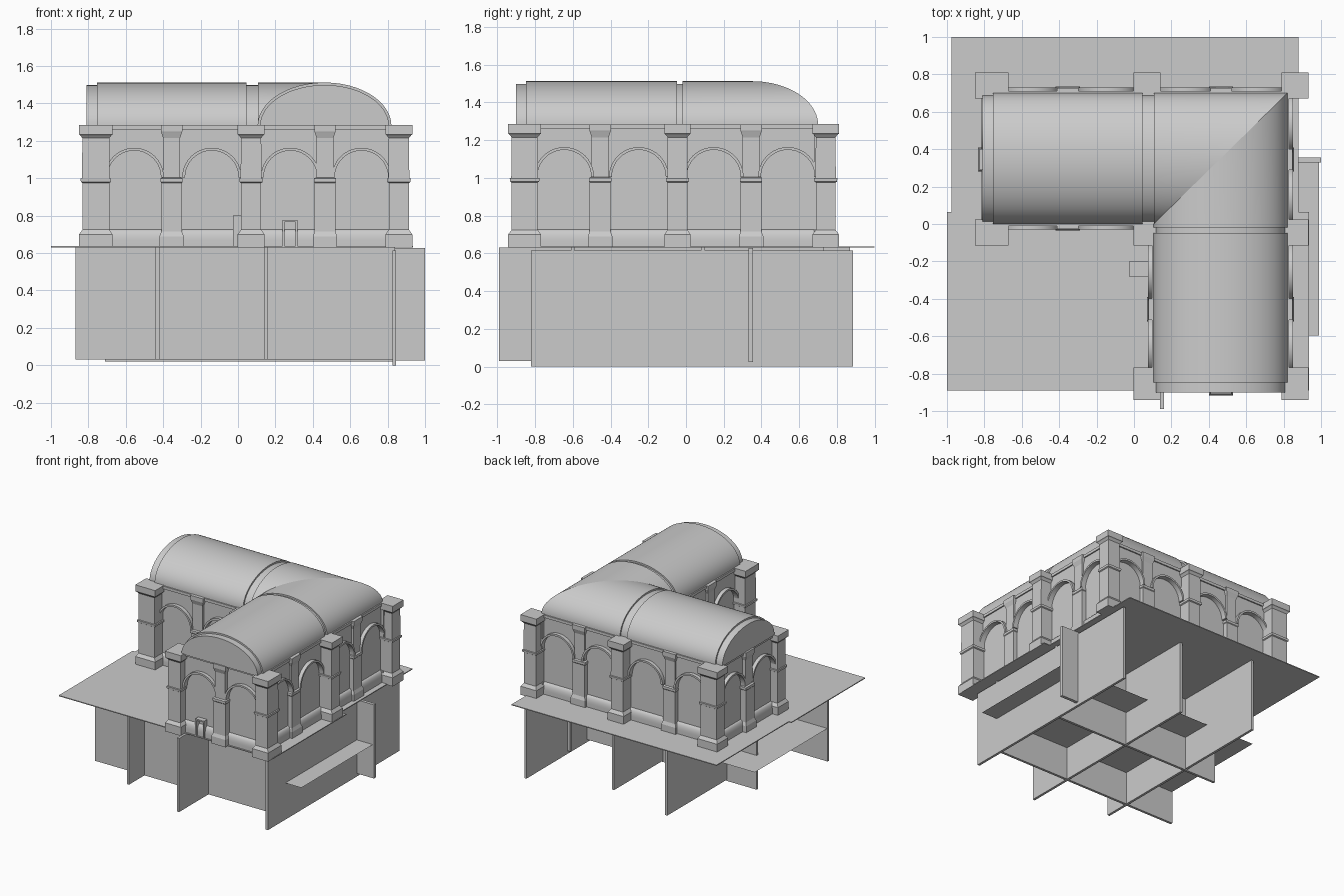
import bpy, bmesh
from math import sin, cos, pi
from mathutils import Vector

if "Cube" in bpy.data.objects:
    bpy.data.objects.remove(bpy.data.objects["Cube"])


def finish(name, bm, smooth=False):
    bmesh.ops.recalc_face_normals(bm, faces=bm.faces)
    me = bpy.data.meshes.new(name)
    bm.to_mesh(me)
    bm.free()
    ob = bpy.data.objects.new(name, me)
    bpy.context.collection.objects.link(ob)
    if smooth:
        bpy.ops.object.select_all(action='DESELECT')
        ob.select_set(True)
        bpy.context.view_layer.objects.active = ob
        bpy.ops.object.shade_smooth_by_angle()
    return ob


def loft(bm, rings):
    """Skin a list of point rings and cap both ends."""
    vs = [[bm.verts.new(p) for p in r] for r in rings]
    n = len(vs[0])
    for a, b in zip(vs, vs[1:]):
        for i in range(n):
            j = (i + 1) % n
            bm.faces.new((a[i], a[j], b[j], b[i]))
    bm.faces.new(vs[0])
    bm.faces.new(vs[-1])


def box(name, x0, x1, y0, y1, z0, z1):
    bm = bmesh.new()
    loft(bm, [[(x0, y0, z), (x1, y0, z), (x1, y1, z), (x0, y1, z)] for z in (z0, z1)])
    return finish(name, bm)


def tower(name, cx, cy, hx, hy, profile):
    """Stacked rectangular profile: (offset, height) pairs."""
    bm = bmesh.new()
    loft(bm, [[(cx + a * (hx + o), cy + b * (hy + o), z)
               for a, b in ((-1, -1), (1, -1), (1, 1), (-1, 1))] for o, z in profile])
    return finish(name, bm)


def l_block(name, x0, x1, xi, y0, y1, yi, z0, z1):
    """L-shaped prism; (xi, yi) is the inner corner."""
    bm = bmesh.new()
    pts = [(x0, yi), (xi, yi), (xi, y0), (x1, y0), (x1, y1), (x0, y1)]
    loft(bm, [[(x, y, z) for x, y in pts] for z in (z0, z1)])
    return finish(name, bm)


GROUND, EAVE = 0.637, 1.28

# base plates and half-height floor (a single sheet)
box("base_plate_back", -0.977, 0.88, 0.065, 1.0, 0.63, GROUND)
box("base_plate_front", -1.0, 0.935, -0.89, 0.065, 0.63, GROUND)
bm = bmesh.new()
bm.faces.new([bm.verts.new(p) for p in ((-0.868, -0.595, 0.3), (0.99, -0.595, 0.3),
                                        (0.99, 0.35, 0.3), (-0.868, 0.35, 0.3))])
finish("lower_floor", bm)

# crossing support fins
for name, x0, x1, y0, y1, z0, z1 in (
        ("fin_right", 0.825, 0.845, -0.82, 0.885, 0.0, 0.615),
        ("fin_middle", 0.14, 0.16, -0.99, 0.73, 0.03, 0.632),
        ("fin_left", -0.44, -0.42, -0.81, 0.87, 0.03, 0.632),
        ("fin_front", -0.87, 0.84, -0.61, -0.59, 0.03, 0.632),
        ("fin_cross", -0.71, 0.84, 0.08, 0.10, 0.02, 0.632),
        ("fin_side_stub", 0.80, 1.0, 0.33, 0.355, 0.025, 0.628)):
    box(name, x0, x1, y0, y1, z0, z1)

# recessed wall core, cornice
R = 0.012
l_block("wall_core", -0.785 + R, 0.82 - R, 0.105 + R, -0.865 + R, 0.70 - R, 0.0 + R, GROUND, EAVE)
l_block("cornice", -0.80, 0.83, 0.095, -0.88, 0.71, -0.01, 1.26, EAVE + 0.003)

# corner pillars
pillar = [(0, 0.63), (0, 0.70), (-0.018, 0.725), (-0.018, 0.975), (-0.01, 0.98), (-0.008, 0.998),
          (-0.016, 1.0), (-0.018, 1.215), (-0.006, 1.23), (0, 1.234), (0, 1.286)]
for x, y in ((-0.76, -0.045), (-0.76, 0.74), (0.07, 0.74), (0.86, 0.74),
             (0.86, -0.045), (0.07, -0.045), (0.07, -0.855), (0.86, -0.855)):
    tower("corner_pillar", x, y, 0.09 if x < -0.5 else 0.072, 0.087 if y < -0.5 else 0.07, pillar)

# pilasters between arches
pil = [(0.01, 0.63), (0.01, 0.69), (0, 0.715), (0, 0.975), (0.004, 0.98), (0.004, 1.0),
       (-0.01, 1.005), (-0.01, 1.215), (0, 1.245), (0.002, 1.25), (0.002, 1.284)]
for x, y in ((-0.355, 0.695), (0.465, 0.695), (-0.355, 0.005), (0.465, -0.877)):
    tower("pilaster", x, y, 0.055, 0.03, pil)
for x, y in ((0.815, -0.455), (0.815, 0.345), (0.11, -0.455), (-0.793, 0.345)):
    tower("pilaster", x, y, 0.03, 0.055, pil)


def bay(origin, out):
    """One blind arch: spandrel, raised arch moulding and rounded plinth."""
    o, n = Vector((*origin, 0)), Vector((*out, 0))
    t = Vector((-n.y, n.x, 0))
    P = lambda s, d, z: o + t * s + n * d + Vector((0, 0, z))
    r, zs, N = 0.143, 1.005, 20
    arc = [(-r * cos(pi * i / N), zs + r * sin(pi * i / N)) for i in range(N + 1)]
    line = [(-r - 0.04, zs)] + arc + [(r + 0.04, zs)]
    bm = bmesh.new()
    loft(bm, [[P(s, -R - 0.01, z), P(s, 0, z), P(s, 0, EAVE), P(s, -R - 0.01, EAVE)] for s, z in line])
    finish("arch_spandrel", bm)
    bm = bmesh.new()
    rings = []
    for i in range(N + 1):
        c, s = -cos(pi * i / N), sin(pi * i / N)
        rings.append([P(c * q, d, zs + s * q) for q, d in
                      ((r, -R), (r, 0.03), (r + 0.015, 0.03), (r + 0.015, -R))])
    loft(bm, rings)
    finish("arch_moulding", bm, True)
    bm = bmesh.new()
    prof = [(-R - 0.01, GROUND), (0.015, GROUND)]
    prof += [(-R + 0.027 * cos(a * pi / 12), GROUND + 0.03 + 0.06 * sin(a * pi / 12)) for a in range(7)]
    prof.append((-R - 0.01, GROUND + 0.09))
    loft(bm, [[P(s, d, z) for d, z in prof] for s in (-0.18, 0.18)])
    finish("bay_plinth", bm, True)


for x in (-0.555, -0.14, 0.28, 0.66):
    bay((x, 0.70), (0, 1))
for x in (-0.555, -0.14):
    bay((x, 0.0), (0, -1))
for y in (-0.645, -0.25, 0.147, 0.54):
    bay((0.82, y), (1, 0))
for y in (-0.645, -0.25):
    bay((0.105, y), (-1, 0))
for y in (0.147, 0.54):
    bay((-0.785, y), (-1, 0))
for x in (0.28, 0.66):
    bay((x, -0.865), (0, -1))


def roof(name, shrink, x_start=None, x_end=None, y_start=None, y_end=None):
    """Half-ellipse vault along x, mitred round the corner, then along y (parts optional)."""
    N = 40
    prof = [(0.5 - (0.5 - shrink) * cos(pi * i / N), EAVE + (0.232 - shrink * 0.75) * sin(pi * i / N))
            for i in range(N + 1)]
    X = lambda u: 0.105 + 0.715 * u
    Y = lambda u: 0.70 * u
    rings = [[(x, Y(u), z) for u, z in prof] for x in (x_start, x_end) if x is not None]
    if x_end is None and y_start is None:
        rings.append([(X(u), Y(u), z) for u, z in prof])
    rings += [[(X(u), y, z) for u, z in prof] for y in (y_start, y_end) if y is not None]
    bm = bmesh.new()
    for a, b in zip(rings, rings[1:]):  # separate shells keep the mitre crisp
        loft(bm, [a, b])
    finish(name, bm, True)


# vaulted roof: inner vault and three raised shells
roof("roof_vault", 0.018, x_start=-0.81, y_end=-0.90)
roof("roof_shell_left", 0.0, x_start=-0.755, x_end=0.045)
roof("roof_shell_corner", 0.0, x_start=0.108, y_end=-0.018)
roof("roof_shell_front", 0.0, y_start=-0.048, y_end=-0.848)

# small front doorway frame and side box
box("door_jamb_left", 0.238, 0.248, -0.893, -0.83, GROUND, 0.775)
box("door_jamb_right", 0.308, 0.318, -0.893, -0.83, GROUND, 0.775)
box("door_lintel", 0.238, 0.318, -0.893, -0.83, 0.767, 0.778)
box("side_box", -0.028, 0.14, -0.28, -0.20, GROUND, 0.80)
